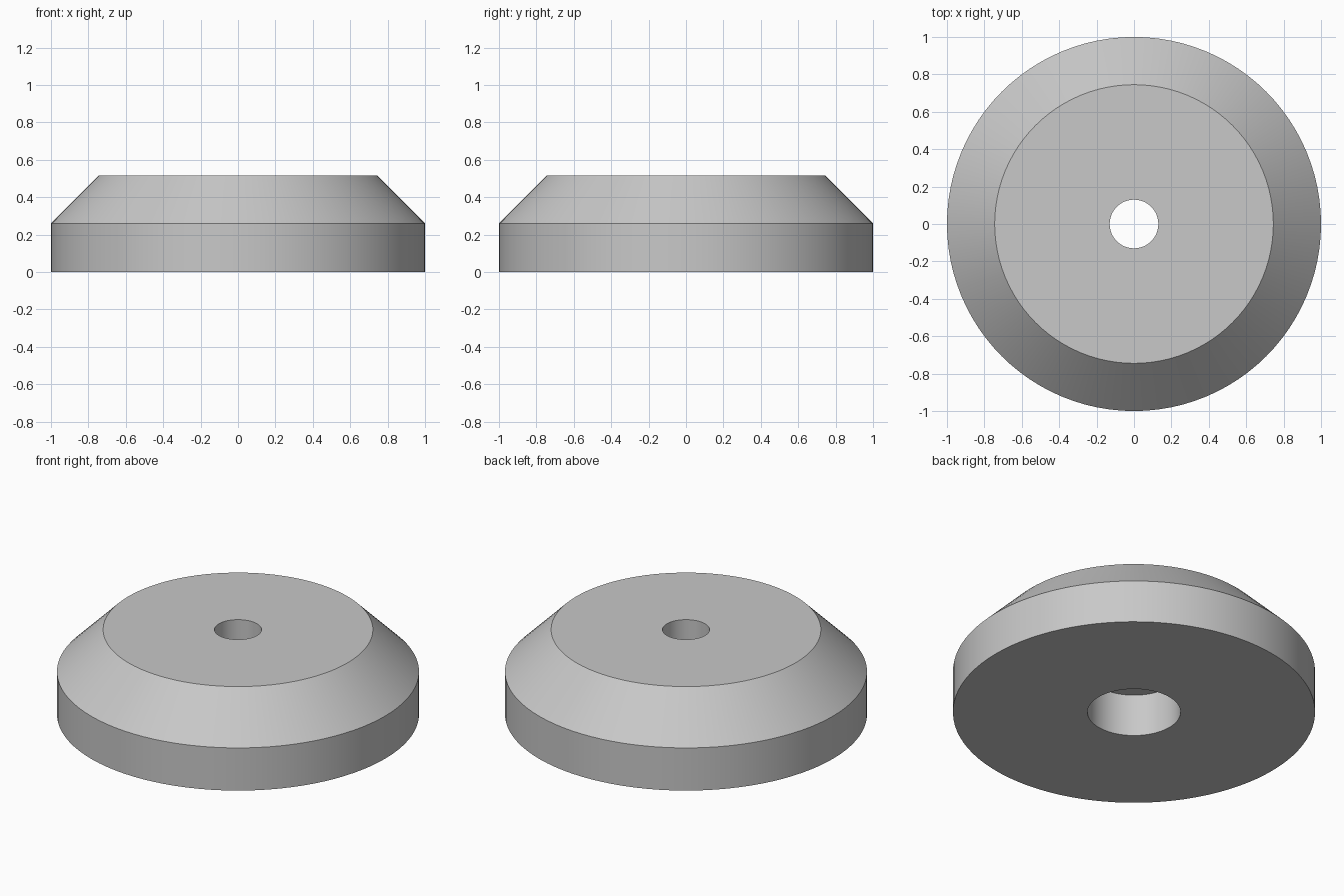
import bpy, bmesh, math

if "Cube" in bpy.data.objects:
    bpy.data.objects.remove(bpy.data.objects["Cube"], do_unlink=True)

SEGMENTS = 96
OUTER, TOP, BORE, COUNTERBORE = 1.0, 0.745, 0.13, 0.257   # radii
RIM, HEIGHT, STEP = 0.26, 0.515, 0.257                    # heights

# Plain grey material
grey = bpy.data.materials.new("light_grey")
grey.use_nodes = True
colour = (0.58, 0.58, 0.58, 1)
grey.diffuse_color = colour
grey.node_tree.nodes["Principled BSDF"].inputs["Base Color"].default_value = colour

# Closed (radius, height) section: bottom, rim, chamfer, top, bore, counterbore
section = [(COUNTERBORE, 0), (OUTER, 0), (OUTER, RIM), (TOP, HEIGHT),
           (BORE, HEIGHT), (BORE, STEP), (COUNTERBORE, STEP)]

# Revolve the section about the vertical axis
bm = bmesh.new()
verts = [bm.verts.new((r, 0, z)) for r, z in section]
edges = [bm.edges.new((v, verts[(i + 1) % len(verts)])) for i, v in enumerate(verts)]
bmesh.ops.spin(bm, geom=verts + edges, cent=(0, 0, 0), axis=(0, 0, 1),
               angle=math.tau, steps=SEGMENTS)
bmesh.ops.remove_doubles(bm, verts=bm.verts, dist=0.0001)
bmesh.ops.recalc_face_normals(bm, faces=bm.faces)

mesh = bpy.data.meshes.new("chamfered_disc")
bm.to_mesh(mesh)
bm.free()
mesh.materials.append(grey)
disc = bpy.data.objects.new("chamfered_disc", mesh)
bpy.context.collection.objects.link(disc)

# Smooth round walls, sharp edges between them
bpy.ops.object.select_all(action="DESELECT")
disc.select_set(True)
bpy.context.view_layer.objects.active = disc
bpy.ops.object.shade_smooth_by_angle(angle=math.radians(30))
